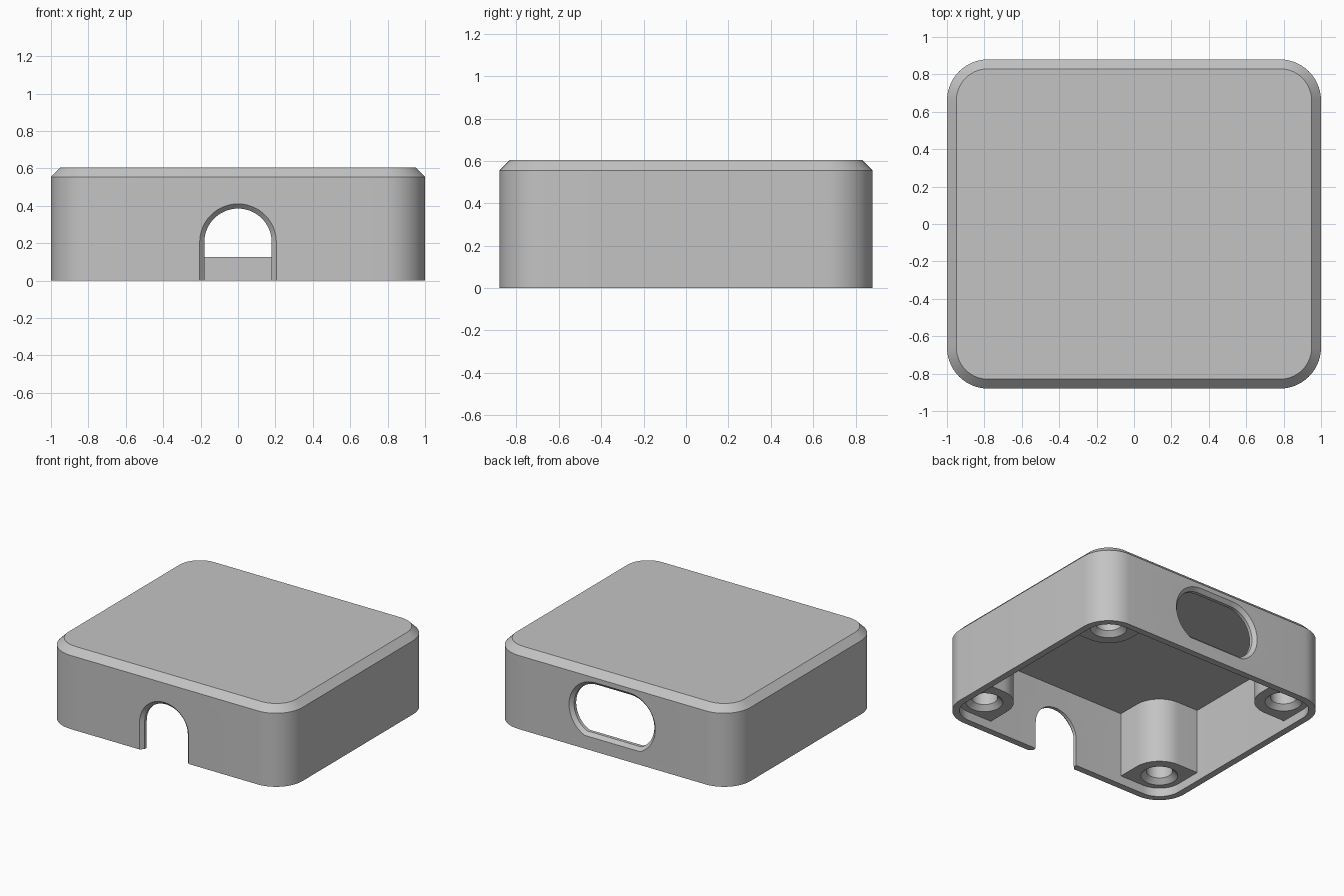
import bpy
import bmesh
from math import sin, cos, pi, asin, radians

if "Cube" in bpy.data.objects:
    bpy.data.objects.remove(bpy.data.objects["Cube"])

HX, HY, H = 1.0, 0.88, 0.605        # half width, half depth, height
R, WALL, BEVEL = 0.22, 0.05, 0.05   # corner radius, wall, top chamfer
CX, CY = HX - R, HY - R             # corner centres, also the screw axes
CUT = 0.025                         # chamfer around the openings

grey = bpy.data.materials.new("plain grey")
grey.use_nodes = True
grey.diffuse_color = (0.55, 0.55, 0.55, 1)
grey.node_tree.nodes["Principled BSDF"].inputs["Base Color"].default_value = (0.55, 0.55, 0.55, 1)


def loft(name, loops):
    """Closed solid through matching loops of points."""
    bm = bmesh.new()
    rings = [[bm.verts.new(p) for p in loop] for loop in loops]
    n = len(rings[0])
    for a, b in zip(rings, rings[1:]):
        for i in range(n):
            j = (i + 1) % n
            bm.faces.new((a[i], a[j], b[j], b[i]))
    bm.faces.new(rings[0])
    bm.faces.new(rings[-1])
    bmesh.ops.recalc_face_normals(bm, faces=bm.faces)
    mesh = bpy.data.meshes.new(name)
    bm.to_mesh(mesh)
    bm.free()
    mesh.materials.append(grey)
    obj = bpy.data.objects.new(name, mesh)
    bpy.context.collection.objects.link(obj)
    return obj


def select(obj):
    bpy.ops.object.select_all(action='DESELECT')
    obj.select_set(True)
    bpy.context.view_layer.objects.active = obj


def carve(obj, cutter):
    mod = obj.modifiers.new("cut", 'BOOLEAN')
    mod.operation = 'DIFFERENCE'
    mod.solver = 'EXACT'
    mod.object = cutter
    select(obj)
    bpy.ops.object.modifier_apply(modifier=mod.name)
    bpy.data.objects.remove(cutter)


def arc(cx, cy, r, start, end, steps):
    return [(cx + r * cos(start + (end - start) * i / steps),
             cy + r * sin(start + (end - start) * i / steps)) for i in range(steps + 1)]


def rounded_box(inset, z):
    pts = []
    for k, (sx, sy) in enumerate(((1, 1), (-1, 1), (-1, -1), (1, -1))):
        pts += arc(sx * CX, sy * CY, R - inset, k * pi / 2, (k + 1) * pi / 2, 14)
    return [(x, y, z) for x, y in pts]


# Outline of the front cable arch, open at the bottom
def arch(inset):
    r = 0.205 - inset
    return [(r, -0.1)] + arc(0, 0.205, r, 0, pi, 32) + [(-r, -0.1)]


# Outline of the rear slot, round ends cut flat at the bottom
def slot(inset):
    r, mid, shift = 0.22 - inset, 0.30, 0.14
    low = -asin((0.20 - inset) / r)
    return arc(shift, mid, r, low, pi / 2, 20) + arc(-shift, mid, r, pi / 2, pi - low, 20)


def opening_cutter(outline, side):
    # chamfered from the outer face, then straight through the wall
    stations = ((HY + 0.02, -0.02), (HY - CUT, CUT), (HY - 0.15, CUT))
    return loft("opening_cutter", [[(x, side * y, z) for x, z in outline(inset)]
                                   for y, inset in stations])


# Shell: rounded case with chamfered lid, hollow from below
case = loft("case_shell", [rounded_box(0, 0), rounded_box(0, H - BEVEL), rounded_box(BEVEL, H)])
carve(case, loft("cavity_cutter", [rounded_box(WALL, -0.1), rounded_box(WALL, H - 0.05)]))
carve(case, opening_cutter(arch, -1))
carve(case, opening_cutter(slot, 1))

# Screw posts: round towards the middle, square where they meet the walls
PR = 0.20
plan = (arc(CX, CY, PR, 0, pi / 2, 14) + [(CX - PR, CY + PR)]
        + arc(CX, CY, PR, pi, 1.5 * pi, 14) + [(CX + PR, CY - PR)])
posts = loft("screw_posts", [[(x, y, z) for x, y in plan] for z in (0.065, H - 0.03)])

# Countersunk screw hole
hole = ((0.126, 0.0), (0.126, 0.065), (0.09, 0.1), (0.09, 0.42))
carve(posts, loft("hole_cutter", [[(x, y, z) for x, y in arc(CX, CY, r, 0, 2 * pi, 40)[:-1]]
                                  for r, z in hole]))
mirror = posts.modifiers.new("four_corners", 'MIRROR')
mirror.use_axis = (True, True, False)
mirror.use_mirror_merge = False
select(posts)
bpy.ops.object.modifier_apply(modifier=mirror.name)

for obj in (case, posts):
    select(obj)
    bpy.ops.object.shade_smooth_by_angle(angle=radians(30))
